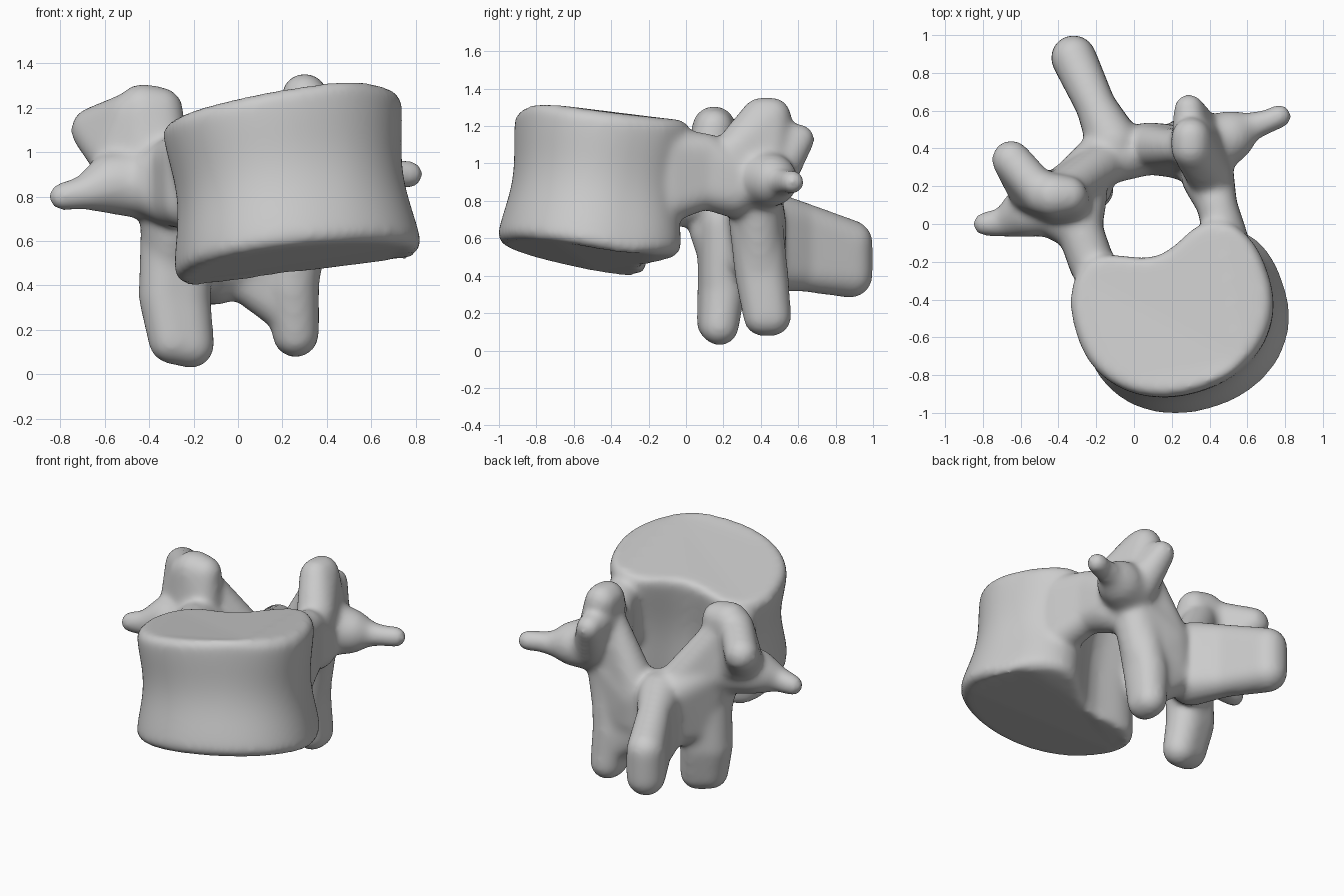
import bpy, bmesh, math
from mathutils import Vector

cube = bpy.data.objects.get("Cube")
if cube:
    bpy.data.objects.remove(cube, do_unlink=True)

bone = bmesh.new()

# Limb thicknesses as ball radii
TINY, THIN, SLIM, MID, WIDE, FULL = .065, .08, .105, .12, .14, .17


def append(part):
    """Add a finished closed part to the bone mesh."""
    bmesh.ops.recalc_face_normals(part, faces=part.faces)
    mesh = bpy.data.meshes.new("part")
    part.to_mesh(mesh)
    part.free()
    bone.from_mesh(mesh)
    bpy.data.meshes.remove(mesh)


def blob(*balls):
    """Convex hull round balls given as (x, y, z, radius)."""
    part = bmesh.new()
    ball = bmesh.new()
    bmesh.ops.create_icosphere(ball, subdivisions=3, radius=1)
    for x, y, z, radius in balls:
        for v in ball.verts:
            part.verts.new(Vector((x, y, z)) + v.co * radius)
    ball.free()
    bmesh.ops.convex_hull(part, input=part.verts[:])
    loose = [v for v in part.verts if not v.link_faces]
    bmesh.ops.delete(part, geom=loose, context='VERTS')
    append(part)


def chain(*balls):
    """Tapered limb through a row of balls."""
    for a, b in zip(balls, balls[1:]):
        blob(a, b)


def strip(upper, lower):
    """Plate between two rows of balls."""
    for i in range(len(upper) - 1):
        blob(*upper[i:i + 2], *lower[i:i + 2])


def moved(ball, x=0, y=0, z=0, radius=None):
    """Copy of a ball, shifted and optionally resized."""
    return (ball[0] + x, ball[1] + y, ball[2] + z, radius or ball[3])


def signed_power(value, exponent):
    return math.copysign(abs(value) ** exponent, value)


# Vertebral body: waisted kidney-shaped rings between two tilted end plates
side, back = Vector((.95, .3)), Vector((-.3, .95))
low, high = Vector((.28, -.51)), Vector((.2, -.43))
SEGMENTS, LEVELS = 72, 20
body = bmesh.new()
rings = []
for level in range(LEVELS + 1):
    t = level / LEVELS
    scale = 1 - .07 * math.sin(math.pi * t) ** 2
    if level in (0, LEVELS):
        scale -= .06
    ring = []
    for i in range(SEGMENTS):
        angle = math.tau * i / SEGMENTS
        c, s = math.cos(angle), math.sin(angle)
        power = .8 if s > 0 else .94
        across = (.555 - .02 * t) * signed_power(c, power)
        depth = (.495 - .025 * t) * signed_power(s, power)
        depth -= .19 * max(s, 0) * math.exp(-(across / .27) ** 2)
        p = low.lerp(high, t) + (side * across + back * depth) * scale
        bottom = .49 + .12 * (p.x - low.x) - .19 * (p.y - low.y) + .3 * max(p.y + .3, 0)
        top = 1.23 + .19 * (p.x - high.x) - .12 * (p.y - high.y) - .25 * max(p.x - .5, 0)
        ring.append(body.verts.new((p.x, p.y, bottom + (top - bottom) * t)))
    rings.append(ring)
for below, above in zip(rings, rings[1:]):
    for i in range(SEGMENTS):
        j = (i + 1) % SEGMENTS
        body.faces.new((below[i], below[j], above[j], above[i]))
body.faces.new(rings[0][::-1])
body.faces.new(rings[-1])
append(body)

# Left pedicle
left_front = (.49, -.1, 1.07, MID)
left_middle = (.44, .1, 1.06, SLIM)
left_back = (.39, .25, .95, WIDE)
blob(left_front, moved(left_front, z=-.27), left_middle, moved(left_middle, z=-.2))
blob(left_middle, moved(left_middle, z=-.2), left_back, moved(left_back, z=-.1))

# Right pedicle
right_front = (-.22, -.22, .97, MID)
right_middle = (-.29, -.02, .95, MID)
right_back = (-.28, .15, .85, WIDE)
blob(right_front, moved(right_front, z=-.2), right_middle, moved(right_middle, z=-.17))
blob(right_middle, moved(right_middle, z=-.17), right_back, (-.4, .05, .85, WIDE))

# Left superior articular process with its rear knob
left_peak = (.3, .4, 1.25, SLIM)
left_root = (.36, .42, .93, WIDE)
blob(left_peak, moved(left_peak, y=.06), (.39, .27, 1.07, MID), left_root)
blob(moved(left_peak, z=-.1), (.29, .61, 1.13, THIN), moved(left_root, y=.05, radius=MID))

# Right superior articular process with its rear knob
right_peak = (-.43, .15, 1.19, MID)
right_root = (-.41, .13, .9, WIDE)
right_ridge = (-.55, .18, .98, MID)
blob(right_peak, moved(right_peak, x=.08, radius=SLIM), (-.33, .11, 1.02, SLIM),
     right_root, right_ridge)
blob(moved(right_peak, x=-.05, z=-.02, radius=SLIM), right_ridge, (-.65, .34, 1.1, SLIM))

# Sheets sloping from the superior processes towards the midline
blob((-.37, .18, 1.1, SLIM), (-.36, .2, .85, MID), (-.15, .33, .76, MID))
blob((.28, .4, 1.15, THIN), (.32, .38, .85, MID), (.08, .41, .73, MID))

# Transverse processes
chain((.38, .4, .92, FULL), (.5, .46, .91, WIDE), (.6, .51, .9, THIN),
      (.7, .54, .9, TINY), (.77, .57, .9, TINY))
chain((-.38, .11, .86, FULL), (-.56, .07, .86, WIDE), (-.68, .01, .82, THIN),
      (-.79, 0, .8, TINY))

# Laminae closing the arch behind the canal
strip([(-.33, .19, .85, WIDE), (-.18, .34, .74, WIDE), (.08, .4, .67, WIDE),
       (.31, .37, .82, WIDE)],
      [(-.28, .2, .5, MID), (-.13, .36, .48, MID), (.06, .41, .5, MID),
       (.26, .4, .48, MID)])
blob((-.34, .12, .8, MID), (-.3, .12, .64, SLIM), (-.31, .17, .5, SLIM))
blob((0, .41, .45, SLIM), (.23, .42, .28, SLIM), (.26, .4, .5, MID))

# Inferior articular processes
right_leg = [(-.32, .18, .7, MID), (-.33, .18, .35, MID), (-.3, .16, .15, SLIM)]
left_leg = [(.28, .34, .76, MID), (.245, .38, .4, MID), (.26, .41, .18, SLIM)]
strip(right_leg, [moved(ball, x=.09, y=.02, z=-.02) for ball in right_leg])
strip(left_leg, [moved(ball, y=.05) for ball in left_leg])

# Spinous process
spine = [(-.11, .43, .72, WIDE), (-.2, .62, .69, SLIM), (-.32, .88, .58, MID)]
strip(spine, [(-.1, .42, .45, WIDE), (-.2, .62, .42, SLIM), (-.32, .88, .4, MID)])

# Single bone material
grey = bpy.data.materials.new("bone_grey")
grey.use_nodes = True
colour = (.6, .6, .6, 1)
grey.diffuse_color = colour
grey.node_tree.nodes["Principled BSDF"].inputs["Base Color"].default_value = colour

# Fuse the parts into one smooth surface
mesh = bpy.data.meshes.new("vertebra")
bone.to_mesh(mesh)
bone.free()
mesh.materials.append(grey)
vertebra = bpy.data.objects.new("vertebra", mesh)
bpy.context.scene.collection.objects.link(vertebra)
fuse = vertebra.modifiers.new("fuse", 'REMESH')
fuse.mode = 'VOXEL'
fuse.voxel_size = .016
fuse.use_smooth_shade = True
soften = vertebra.modifiers.new("soften", 'SMOOTH')
soften.factor = .5
soften.iterations = 24
